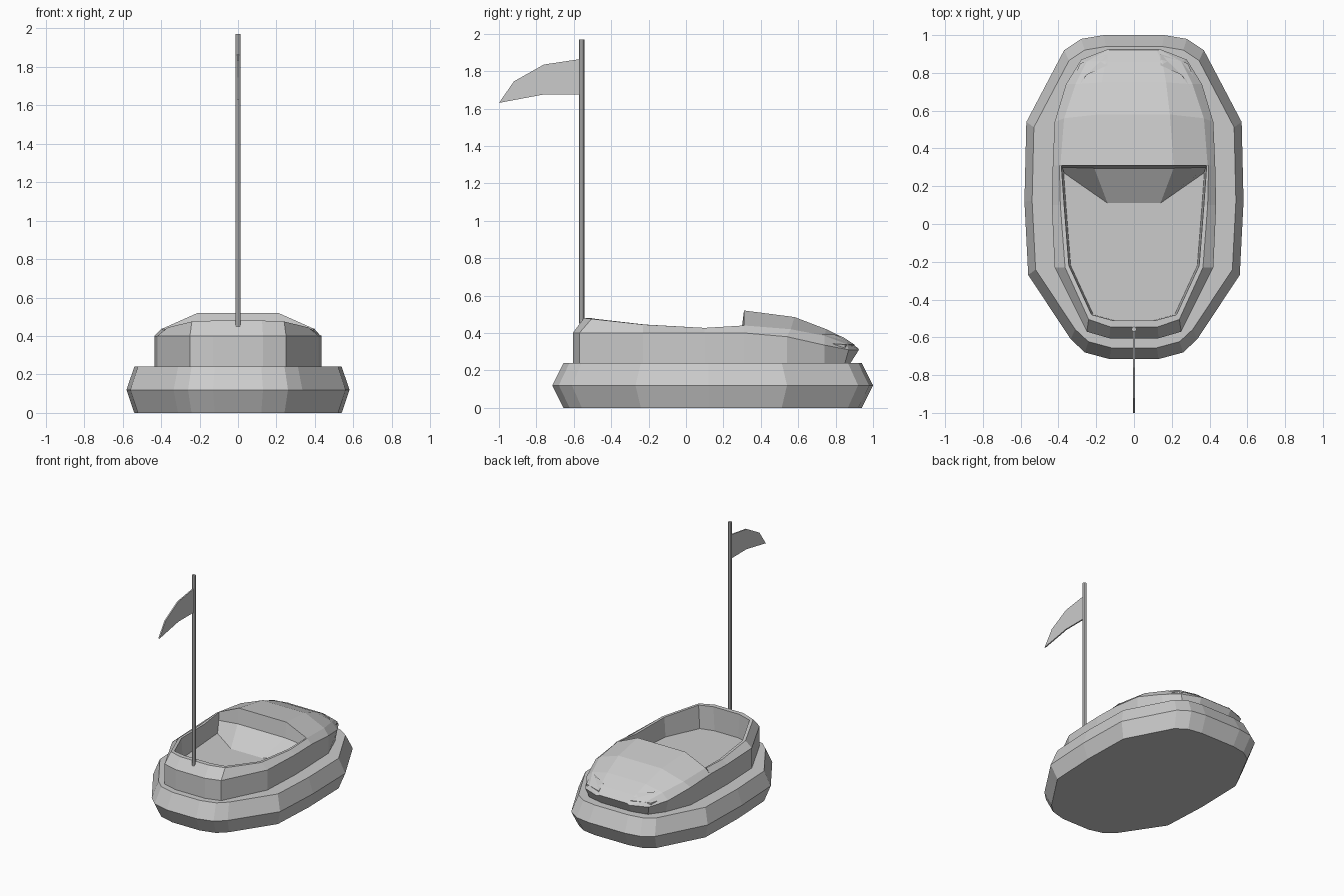
import bpy
import bmesh
from mathutils import Vector

cube = bpy.data.objects.get("Cube")
if cube:
    bpy.data.objects.remove(cube)

GREY = (0.6, 0.6, 0.6, 1.0)
grey = bpy.data.materials.new("plain grey")
grey.use_nodes = True
grey.diffuse_color = GREY
grey.node_tree.nodes["Principled BSDF"].inputs["Base Color"].default_value = GREY


def finish(name, bm):
    bmesh.ops.remove_doubles(bm, verts=bm.verts, dist=0.0005)
    bmesh.ops.recalc_face_normals(bm, faces=bm.faces)
    mesh = bpy.data.meshes.new(name)
    bm.to_mesh(mesh)
    bm.free()
    mesh.materials.append(grey)
    obj = bpy.data.objects.new(name, mesh)
    bpy.context.collection.objects.link(obj)
    return obj


def mirrored(points):
    """Half a row from the +x side inwards, completed on the -x side."""
    return list(points) + [(-x, y, z) for x, y, z in reversed(points)]


def loft(name, rows, closed=False, cap_start=False, cap_end=False):
    bm = bmesh.new()
    grid = [[bm.verts.new(p) for p in row] for row in rows]
    count = len(grid[0])
    for a, b in zip(grid, grid[1:]):
        for i in range(count if closed else count - 1):
            j = (i + 1) % count
            bm.faces.new((a[i], a[j], b[j], b[i]))
    if cap_start:
        bm.faces.new(grid[0])
    if cap_end:
        bm.faces.new(grid[-1])
    return finish(name, bm)


def slab(name, points, offset):
    """Flat outline thickened along an offset."""
    top = [Vector(p) for p in points]
    low = [p + Vector(offset) for p in top]
    return loft(name, [low, top], True, True, True)


# Bumper skirt: one outline, widest at mid height
outline = [(.16, 1), (.28, .98), (.37, .92), (.57, .54), (.58, .12),
           (.56, -.27), (.335, -.61), (.26, -.68), (.13, -.715)]
middle = 0.14
rings = []
for scale, z in ((.93, 0), (1, .12), (.93, .24)):
    rings.append(mirrored([(x * scale, middle + (y - middle) * scale, z)
                           for x, y in outline]))
loft("bumper", rings, True, True, True)

# Cockpit wall: outer side, sloped rim, inner side; run round the back
FLOOR, BASE, EDGE = .29, .24, .40
# outer x, y, rim x, y, z, inner x, y
stations = [(.43, .31, .395, .31, .44, .385, .31),
            (.435, .1, .39, .1, .427, .37, .1),
            (.42, -.23, .365, -.23, .445, .345, -.22),
            (.25, -.57, .24, -.505, .475, .225, -.48),
            (.13, -.605, .125, -.545, .48, .115, -.51)]
strips = [[], [], [], [], []]
for ox, oy, rx, ry, rz, ix, iy in stations:
    strips[0].append((ox, oy, BASE))
    strips[1].append((ox, oy, EDGE))
    strips[2].append((rx, ry, rz))
    strips[3].append((ix, iy, rz))
    strips[4].append((ix - .01, iy, FLOOR))
loft("cockpit_wall", [mirrored(s) for s in strips], cap_end=True)

# Hood: sections from cockpit to nose (base, side edge, shoulder, crown)
sections = [
    [(.43, .31, BASE), (.43, .31, EDGE), (.39, .31, .44), (.21, .31, .52)],
    [(.42, .54, BASE), (.42, .54, .38), (.37, .56, .42), (.19, .58, .485)],
    [(.34, .74, BASE), (.36, .74, .335), (.31, .74, .385), (.17, .75, .42)],
    [(.26, .85, BASE), (.28, .87, .31), (.25, .86, .34), (.15, .86, .365)],
    [(.13, .88, BASE), (.14, .925, .31), (.135, .923, .314), (.12, .92, .318)],
]
loft("hood", [mirrored(s) for s in sections], cap_end=True)

# Footwell panel: drops from the hood lip and slopes to the floor
panel = [[(.39, .31, .44), (.21, .31, .52)],
         [(.38, .3, .38), (.21, .295, .4)],
         [(.37, .27, FLOOR), (.14, .11, FLOOR)]]
loft("footwell_panel", [mirrored(p) for p in panel])

# Slanted headlights
lamp = [(.14, .84, .378), (.25, .79, .392), (.34, .66, .395),
        (.35, .7, .35), (.285, .85, .338), (.14, .9, .338)]
for side, name in ((1, "left_headlight"), (-1, "right_headlight")):
    slab(name, [(side * x, y, z) for x, y, z in lamp], (0, 0, -.03))

# Pole and pennant
bpy.ops.mesh.primitive_cylinder_add(vertices=8, radius=.014, depth=1.52,
                                    location=(0, -.557, 1.21))
pole = bpy.context.object
pole.name = "flag_pole"
pole.data.materials.append(grey)
pennant = [(-.56, 1.865), (-.76, 1.835), (-.92, 1.745),
           (-1, 1.63), (-.76, 1.675), (-.56, 1.675)]
slab("flag", [(.005, y, z) for y, z in pennant], (-.01, 0, 0))
